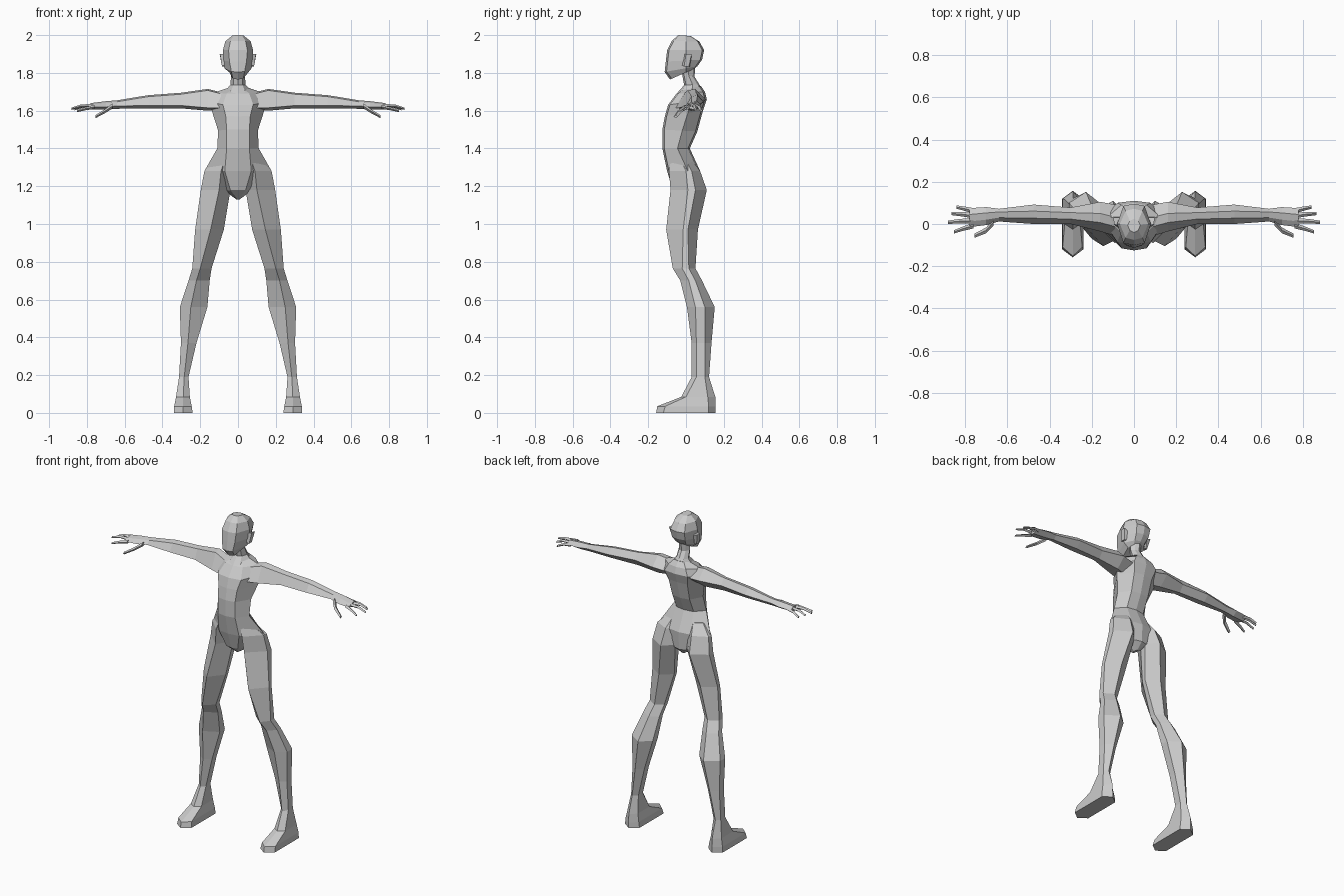
import bpy, bmesh
from mathutils import Vector

mat = bpy.data.materials.new("plain grey")
mat.diffuse_color = (0.6, 0.6, 0.6, 1)


def loft(name, ring_sets, mirror=False):
    """Skin each list of rings with flat quads and cap both ends."""
    bm = bmesh.new()
    for rings in ring_sets:
        loops = [[bm.verts.new(p) for p in r] for r in rings]
        n = len(loops[0])
        for a, b in zip(loops, loops[1:]):
            for i in range(n):
                j = (i + 1) % n
                bm.faces.new((a[i], a[j], b[j], b[i]))
        bm.faces.new(loops[0][::-1])
        bm.faces.new(loops[-1])
    bmesh.ops.recalc_face_normals(bm, faces=bm.faces)
    me = bpy.data.meshes.new(name)
    bm.to_mesh(me)
    bm.free()
    me.materials.append(mat)
    ob = bpy.data.objects.new(name, me)
    bpy.context.collection.objects.link(ob)
    if mirror:
        ob.modifiers.new("mirror", 'MIRROR').use_mirror_merge = False
    return ob


def body_ring(zf, zb, yf, yb, w, a, ym, inset=0.01):
    """Symmetric eight-sided ring, tilted from zf at the front to zb at the back."""
    half = [(0, yf), (a, yf + inset), (w, ym), (a, yb - inset), (0, yb)]
    pts = half + [(-x, y) for x, y in half[3:0:-1]]
    return [(x, y, zf + (zb - zf) * (y - yf) / (yb - yf)) for x, y in pts]


# Torso: crotch, hips, waist, ribs, chest, shoulders
loft("torso", [[body_ring(*r) for r in (
    (1.13, 1.13, -.01, .03, .008, .004, .01, .002),
    (1.18, 1.17, -.07, .07, .07, .04, .01),
    (1.28, 1.28, -.10, .075, .178, .07, .01),
    (1.40, 1.40, -.125, .02, .11, .06, -.045),
    (1.50, 1.49, -.125, .06, .105, .06, -.02),
    (1.57, 1.60, -.112, .09, .135, .065, .01),
    (1.63, 1.66, -.095, .11, .15, .08, .02),
    (1.69, 1.70, -.05, .10, .13, .06, .03),
    (1.71, 1.73, -.02, .08, .05, .035, .035),
)]])

# Neck
loft("neck", [[body_ring(*r) for r in (
    (1.69, 1.69, -.05, .10, .08, .04, .03),
    (1.735, 1.74, -.01, .07, .04, .025, .035),
    (1.79, 1.78, -.02, .045, .037, .022, .015),
    (1.84, 1.84, -.03, .05, .038, .022, .01),
)]])

# Head: chin to crown
loft("head", [[body_ring(*r) for r in (
    (1.765, 1.82, -.085, .04, .045, .028, 0),
    (1.805, 1.835, -.113, .06, .072, .035, 0),
    (1.86, 1.87, -.107, .085, .08, .045, 0),
    (1.92, 1.92, -.10, .096, .08, .05, 0),
    (1.97, 1.965, -.075, .072, .067, .04, 0),
    (2.0, 1.995, -.04, .025, .03, .02, -.005),
)]])

# Ears: thin flared plates
loft("ear", [[
    [(.072, -.02, 1.84), (.072, .02, 1.835), (.072, .03, 1.89), (.072, -.01, 1.90)],
    [(.085, -.01, 1.835), (.085, .015, 1.835), (.097, .03, 1.90), (.095, .0, 1.90)],
]], True)


def leg_ring(z, inner, outer, yf, yof, yob, yb, xf, xb):
    """Six-sided ring with a front ridge, a back ridge and flat sides."""
    return [(x, y, z) for x, y in ((xf, yf), (outer, yof), (outer, yob),
                                   (xb, yb), (inner, yob), (inner, yof))]


# Legs and feet in one skin, from the sole up
loft("leg_and_foot", [[leg_ring(*r) for r in (
    (0, .24, .34, -.158, -.12, .12, .157, .29, .29),
    (.035, .245, .338, -.152, -.11, .12, .157, .29, .29),
    (.085, .255, .328, -.025, .0, .115, .155, .29, .29),
    (.19, .262, .312, .03, .055, .10, .122, .285, .29),
    (.37, .22, .302, .03, .055, .10, .135, .265, .26),
    (.56, .162, .308, .005, .05, .10, .152, .25, .228),
    (.70, .15, .262, -.03, .015, .05, .085, .22, .20),
    (.765, .14, .242, -.07, -.02, .015, .05, .20, .185),
    (.97, .075, .227, -.105, -.015, .01, .063, .145, .145),
    (1.18, .04, .197, -.082, .01, .05, .11, .10, .10),
    (1.28, .02, .178, -.09, .0, .03, .075, .09, .09),
    (1.34, .02, .12, -.08, -.03, .0, .03, .07, .07),
)]], True)


def arm_ring(x, yf, yb, zt, zb):
    """Five-sided ring with a soft top ridge and a leaning front face."""
    ym, zm = (yf + yb) / 2, (zt + zb) / 2
    return [(x, yf, zb + .015), (x, yf + (yb - yf) * .3, zt - .008),
            (x, ym + .015, zt), (x, yb, zm), (x, ym + .01, zb)]


# Arms out to the palm
loft("arm", [[arm_ring(*r) for r in (
    (.08, -.06, .09, 1.695, 1.60),
    (.16, -.035, .105, 1.715, 1.60),
    (.30, .0, .078, 1.695, 1.612),
    (.475, .0, .092, 1.682, 1.612),
    (.64, .012, .072, 1.655, 1.61),
    (.70, -.005, .08, 1.65, 1.605),
    (.78, -.015, .075, 1.64, 1.605),
)]], True)


def digit(path, r):
    """Four-sided tapering finger along a path."""
    rings = []
    for k, p in enumerate(path):
        c, s = Vector(p), r * (1 - .2 * k)
        rings.append([c + Vector(d) * s for d in
                      ((0, -1, 0), (0, 0, .8), (0, 1, 0), (0, 0, -.8))])
    return rings


# Fingers and thumb
loft("fingers", [
    digit([(.76, .062, 1.62), (.80, .072, 1.618), (.84, .08, 1.60)], .013),
    digit([(.76, .04, 1.625), (.82, .047, 1.625), (.865, .05, 1.608)], .013),
    digit([(.76, .016, 1.625), (.83, .013, 1.625), (.882, .008, 1.61)], .013),
    digit([(.76, -.008, 1.62), (.81, -.022, 1.61), (.852, -.037, 1.598)], .013),
    digit([(.665, .01, 1.625), (.70, -.03, 1.60), (.755, -.055, 1.568)], .017),
], True)
